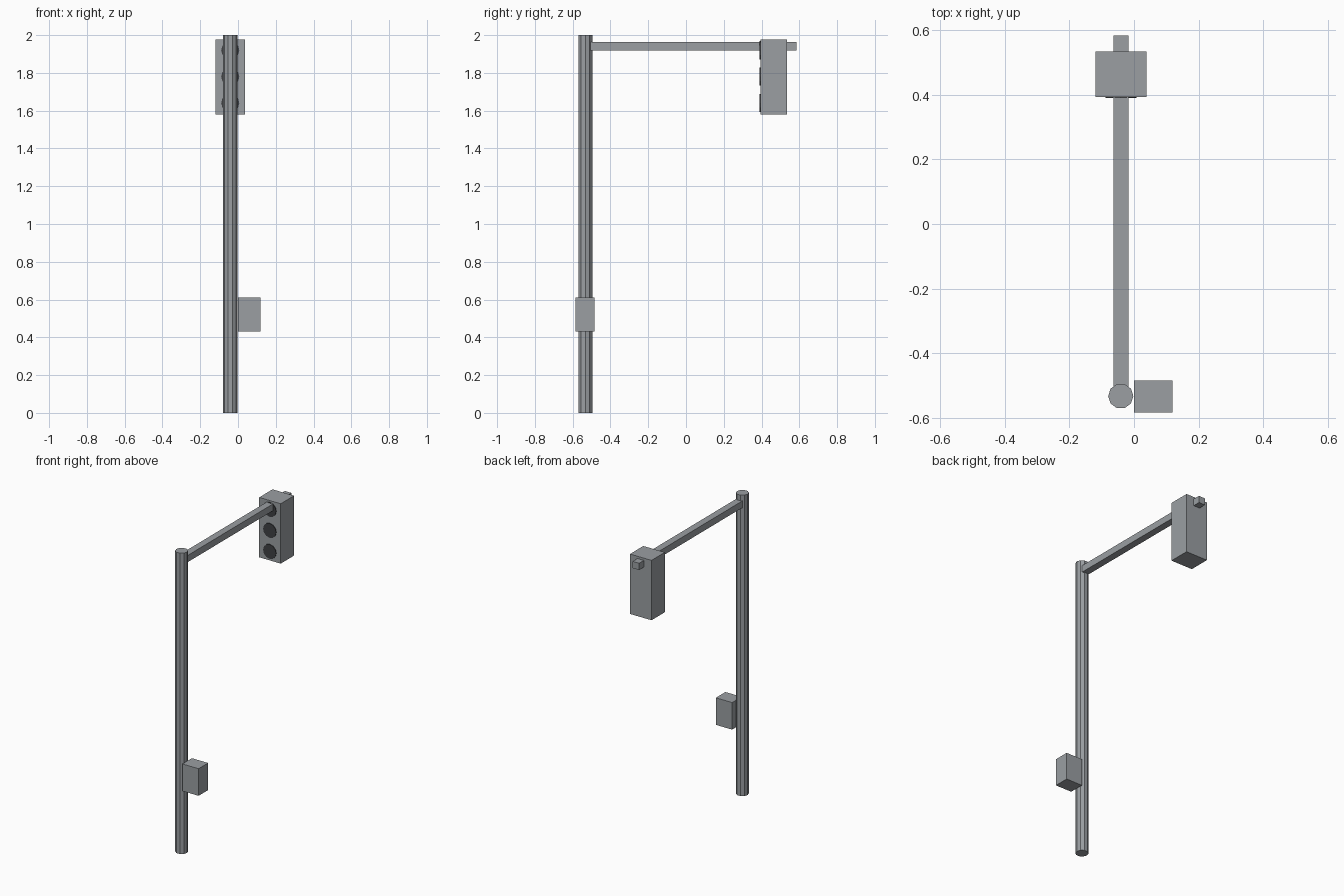
import bpy, math

if "Cube" in bpy.data.objects:
    bpy.data.objects.remove(bpy.data.objects["Cube"])

POLE_X, POLE_Y = -0.041, -0.533


def material(name, colour):
    mat = bpy.data.materials.new(name)
    mat.diffuse_color = (*colour, 1)
    mat.use_nodes = True
    mat.node_tree.nodes["Principled BSDF"].inputs["Base Color"].default_value = mat.diffuse_color
    return mat


steel = material("dark_steel", (0.325, 0.345, 0.365))
dark = material("dark_lens", (0.05, 0.053, 0.057))


def box(name, x, y, z):
    """Box from (min, max) ranges on each axis."""
    bpy.ops.mesh.primitive_cube_add(size=1, location=[sum(r) / 2 for r in (x, y, z)])
    ob = bpy.context.object
    ob.name = name
    ob.scale = [r[1] - r[0] for r in (x, y, z)]
    bpy.ops.object.transform_apply(location=False, rotation=False, scale=True)
    ob.data.materials.append(steel)


def cylinder(name, sides, radius, depth, location, rotation, mat):
    bpy.ops.mesh.primitive_cylinder_add(vertices=sides, radius=radius, depth=depth,
                                        location=location, rotation=rotation)
    ob = bpy.context.object
    ob.name = name
    ob.data.materials.append(mat)


# Upright ten-sided pole and the square arm reaching back from its top
cylinder("pole", 10, 0.039, 2.0, (POLE_X, POLE_Y, 1.0), (0, 0, math.pi / 2), steel)
box("arm", (POLE_X - 0.023, POLE_X + 0.024), (POLE_Y, 0.584), (1.918, 1.963))

# Signal housing threaded on the arm
box("signal_housing", (POLE_X - 0.079, POLE_X + 0.079), (0.394, 0.534), (1.580, 1.978))

# Three dark lenses on the front of the housing
for i, z in enumerate((1.920, 1.780, 1.640)):
    cylinder(f"lens_{i + 1}", 12, 0.048, 0.014, (POLE_X, 0.397, z),
             (math.pi / 2, 0, 0), dark)

# Control box on the side of the pole
box("control_box", (0, 0.119), (-0.584, -0.484), (0.432, 0.612))
